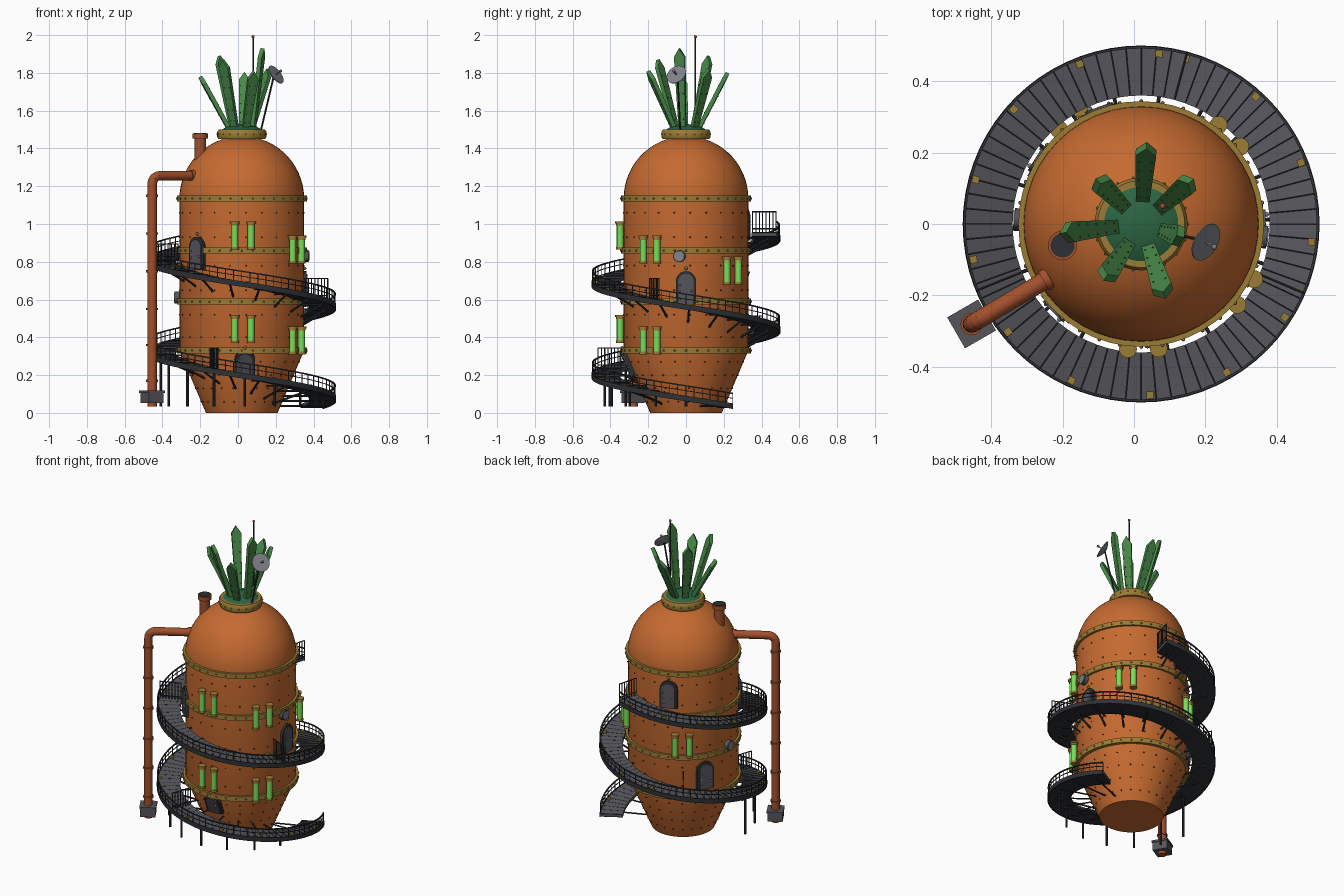
import bpy, bmesh, math
from mathutils import Vector, Matrix

cube = bpy.data.objects.get("Cube")
if cube:
    bpy.data.objects.remove(cube, do_unlink=True)

CX = 0.02  # tower axis
UP = Vector((0, 0, 1))


def material(name, *rgb):
    m = bpy.data.materials.new(name)
    m.use_nodes = True
    m.diffuse_color = (*rgb, 1)
    m.node_tree.nodes["Principled BSDF"].inputs["Base Color"].default_value = (*rgb, 1)
    return m


ORANGE = material("orange hull", 0.56, 0.145, 0.03)
GOLD = material("brass", 0.33, 0.2, 0.035)
RUST = material("rust pipe", 0.36, 0.08, 0.025)
STEEL = material("deck steel", 0.09, 0.09, 0.105)
IRON = material("dark iron", 0.028, 0.03, 0.035)
GLOW = material("glowing green", 0.2, 0.72, 0.1)
LEAF = material("leaf green", 0.065, 0.25, 0.065)
CROWN = material("crown green", 0.025, 0.13, 0.055)
PALE = material("pale metal", 0.22, 0.23, 0.25)
RIVET = material("rivet brown", 0.07, 0.03, 0.015)


def finish(name, bm, mat, smooth=True):
    bmesh.ops.recalc_face_normals(bm, faces=bm.faces)
    me = bpy.data.meshes.new(name)
    bm.to_mesh(me)
    bm.free()
    me.materials.append(mat)
    ob = bpy.data.objects.new(name, me)
    bpy.context.collection.objects.link(ob)
    if smooth:
        bpy.ops.object.select_all(action="DESELECT")
        ob.select_set(True)
        bpy.context.view_layer.objects.active = ob
        bpy.ops.object.shade_smooth_by_angle(angle=math.radians(35))
    return ob


def polar(deg, r, z):
    a = math.radians(deg)
    return Vector((CX + r * math.cos(a), r * math.sin(a), z))


def frame(origin, x, y, z):
    m = Matrix((x, y, z)).transposed().to_4x4()
    m.translation = origin
    return m


def wall_frame(deg, r, z, tilt=0.0):
    """Local x along the wall, y up the wall, z outward."""
    out = polar(deg, 1, 0) - Vector((CX, 0, 0))
    side = UP.cross(out)
    n = Matrix.Rotation(tilt, 3, side) @ out
    return frame(polar(deg, r, z), side, n.cross(side), n)


def tube(bm, a, b, r, n=8, r2=None):
    a, b = Vector(a), Vector(b)
    d = b - a
    m = Matrix.Translation((a + b) / 2) @ d.to_track_quat("Z", "Y").to_matrix().to_4x4()
    bmesh.ops.create_cone(bm, cap_ends=True, segments=n, radius1=r,
                          radius2=r if r2 is None else r2, depth=d.length, matrix=m)


def box(bm, m, sx, sy, sz):
    bmesh.ops.create_cube(bm, size=1, matrix=m @ Matrix.Diagonal((sx, sy, sz, 1)))


def ball(bm, p, r, u=12, v=8):
    bmesh.ops.create_uvsphere(bm, u_segments=u, v_segments=v, radius=r, matrix=Matrix.Translation(p))


def lathe(name, profile, mat, n=48):
    bm = bmesh.new()
    vs = [bm.verts.new((CX + r, 0, z)) for r, z in profile]
    es = [bm.edges.new(p) for p in zip(vs, vs[1:])]
    bmesh.ops.spin(bm, geom=vs + es, cent=(CX, 0, 0), axis=UP, angle=math.tau, steps=n)
    bmesh.ops.remove_doubles(bm, verts=bm.verts, dist=0.0005)
    return finish(name, bm, mat)


def prism(bm, pts, depth, m):
    face = bm.faces.new([bm.verts.new(m @ Vector((x, y, 0))) for x, y in pts])
    new = bmesh.ops.extrude_face_region(bm, geom=[face])["geom"]
    off = m.to_3x3() @ Vector((0, 0, depth))
    bmesh.ops.translate(bm, vec=off, verts=[v for v in new if isinstance(v, bmesh.types.BMVert)])


# Hull: tapered base, cylinder and dome
R = 0.33
dome = [(R * math.cos(a), 1.135 + R * math.sin(a)) for a in (math.radians(i * 6) for i in range(1, 13))]
lathe("hull", [(0, 0), (0.19, 0), (R, 0.33), (R, 1.135)] + dome + [(0, 1.46)], ORANGE)

# Brass bands with rivets
bolts = bmesh.new()
for i, z in enumerate((0.33, 0.59, 0.86, 1.135)):
    lathe(f"band_{i}", [(R - .01, z - .016), (R + .014, z - .016), (R + .014, z + .016), (R - .01, z + .016)], GOLD)
    for k in range(36):
        ball(bolts, polar(k * 10, R + .014, z), .006, 6, 4)
lathe("collar", [(.1, 1.45), (.125, 1.45), (.13, 1.462), (.13, 1.488), (.122, 1.5), (.1, 1.5)], GOLD)
for k in range(18):
    ball(bolts, polar(k * 20, .13, 1.475), .005, 6, 4)
finish("band_rivets", bolts, GOLD)
lathe("crown", [(.112, 1.47), (.112, 1.495), (.08, 1.515), (.04, 1.525), (0, 1.53)], CROWN)

# Hull plate rivets
bm = bmesh.new()
for z in (.06, .13, .2, .27, .4, .52, .65, .78, .93, 1.06):
    r = min(R, .19 + .14 * z / .33)
    for k in range(24):
        ball(bm, polar(k * 15 + 4, r, z), .0045, 6, 4)
finish("hull_rivets", bm, RIVET)

# Spiral stair: clockwise climb, t in degrees travelled
START, END = 30, 675
RI, RO = 0.36, 0.5


def deck_z(t):
    return 0.045 + 0.485 * t / 360


def stair(t, r, dz=0.0):
    return polar(START - t, r, deck_z(t) + dz)


def sweep(name, section, mat, step=5):
    """Carry a closed (radius, height) section along the stair."""
    bm = bmesh.new()
    rows = [[bm.verts.new(stair(t, r, h)) for r, h in section] for t in range(0, END + 1, step)]
    for a, b in zip(rows, rows[1:]):
        for i in range(len(section)):
            j = (i + 1) % len(section)
            bm.faces.new((a[i], a[j], b[j], b[i]))
    bm.faces.new(rows[0])
    bm.faces.new(rows[-1])
    finish(name, bm, mat)


def bar(r, h, s):
    return [(r - s, h - s), (r + s, h - s), (r + s, h + s), (r - s, h + s)]


sweep("stair_deck", [(RI, -.016), (RO - .006, -.016), (RO - .006, 0), (RI, 0)], STEEL)
sweep("stair_outer_beam", [(RO - .006, -.024), (RO, -.024), (RO, .005), (RO - .006, .005)], IRON)
sweep("stair_underside", [(RI, -.02), (RO - .006, -.02), (RO - .006, -.016), (RI, -.016)], IRON)
sweep("hand_rail", bar(RO - .005, .058, .0035), IRON)
sweep("middle_rail", bar(RO - .005, .032, .002), IRON)

posts, treads, struts, lamps = (bmesh.new() for _ in range(4))
for t in range(0, END + 1, 5):
    tube(posts, stair(t, RO - .005), stair(t, RO - .005, .058), .0025, 5)
    tube(treads, stair(t, RI + .003, .001), stair(t, RO - .008, .001), .002, 4)
for t in range(8, END, 20):
    z = deck_z(t) - .09
    r = min(R, .19 + .14 * max(z, 0) / .33)
    if z > .02:
        tube(struts, stair(t, .455, -.016), polar(START - t, r - .01, z), .006, 6)
    tube(struts, stair(t, .455, -.02), polar(START - t, r - .01, deck_z(t) - .02), .005, 6)
for t in range(30, 216, 22):
    tube(struts, stair(t, .43, -.016), polar(START - t, .43, .035), .007, 8)
for t in range(18, END, 27):
    box(lamps, wall_frame(START - t, .48, deck_z(t) + .005), .02, .009, .02)
finish("rail_posts", posts, IRON)
finish("tread_edges", treads, IRON)
finish("stair_supports", struts, IRON)
finish("step_lamps", lamps, GOLD, False)

# Arched doors, each followed by a gate across the stair
DOORS = (117, 242, 390, 525, 640)


def arch(w, h):
    curve = [(w * math.cos(a), h - w + w * math.sin(a)) for a in (math.pi * i / 10 for i in range(11))]
    return [(-w, 0), (w, 0)] + curve


frames, panels, knobs, gates, door_lamps = (bmesh.new() for _ in range(5))
for t in DOORS:
    z = deck_z(t) + .005
    low = z < .3
    h = .14 if low else .175
    r = .19 + .14 * z / .33 if low else R
    m = wall_frame(START - t, r - .012, z, .4 if low else 0)
    prism(frames, arch(.054, h), .024, m)
    prism(panels, arch(.041, h - .014), .031, m)
    for k in range(3):
        ball(knobs, m @ Vector((-.03, .03 + k * .035, .031)), .005, 6, 4)
    ball(knobs, m @ Vector((.027, .07, .033)), .007, 8, 6)
    ball(door_lamps, m @ Vector((0, h + .015, .015)), .009, 8, 6)
for t in [d + 23 for d in DOORS[:-1]] + [END]:
    for i in range(8):
        r = RI + .005 + i * .0185
        tube(gates, stair(t, r), stair(t, r, .11), .003, 5)
    for h in (.02, .11):
        tube(gates, stair(t, RI + .003), stair(t, RO - .005, h) - Vector((0, 0, 0)) if h < 0 else stair(t, RO - .005, h), .003, 5) if h < 0 else \
            tube(gates, stair(t, RI + .003, h), stair(t, RO - .005, h), .0035, 5)
finish("door_frames", frames, IRON)
finish("door_panels", panels, STEEL)
finish("door_fittings", knobs, PALE)
finish("door_lamps", door_lamps, GOLD)
finish("gates", gates, IRON)

# Paired glowing tubes with brass caps
glass, caps = bmesh.new(), bmesh.new()
for deg, z in ((-89, .37), (-89, .865), (-33, .31), (-33, .79), (45, .68), (124, .6)):
    for s in (-7, 7):
        def p(h):
            return polar(deg + s, .352, z + h)
        tube(glass, p(.01), p(.135), .018, 16)
        for a, b, r in ((0, .014, .021), (.126, .138, .021), (.138, .148, .025)):
            tube(caps, p(a), p(b), r, 16)
finish("glow_tubes", glass, GLOW)
finish("tube_caps", caps, GOLD)

# Wall gauges
dial, rim = bmesh.new(), bmesh.new()
for deg, z in ((-6, .83), (178, .61)):
    tube(rim, polar(deg, R - .01, z), polar(deg, R + .025, z), .032, 20)
    tube(dial, polar(deg, R, z), polar(deg, R + .028, z), .026, 20)
finish("gauge_rims", rim, STEEL)
finish("gauge_dials", dial, PALE)

# Drain pipe with elbow, flanges and footing
foot = Vector((-.455, -.28, 0))
inward = Vector((.86, .51, 0)).normalized()
bend = [foot + inward * (.045 - .045 * math.cos(a)) + UP * (1.21 + .045 * math.sin(a))
        for a in (math.pi / 2 * i / 5 for i in range(6))]
path = [foot + UP * .035] + bend + [foot + inward * .27 + UP * 1.255]
bm = bmesh.new()
for a, b in zip(path, path[1:]):
    tube(bm, a, b, .025, 16)
for q in bend:
    ball(bm, q, .025, 16, 8)
for z in (.17, .36, .55, .75, .95, 1.15):
    tube(bm, foot + UP * (z - .006), foot + UP * (z + .006), .031, 16)
tube(bm, foot + inward * .235 + UP * 1.255, foot + inward * .255 + UP * 1.255, .031, 16)
finish("drain_pipe", bm, RUST)
bm = bmesh.new()
turn = Matrix.Rotation(math.radians(30), 4, "Z")
box(bm, Matrix.Translation(foot + UP * .08) @ turn, .09, .09, .055)
box(bm, Matrix.Translation(foot + UP * .112) @ turn, .1, .1, .012)
finish("pipe_footing", bm, STEEL, False)

# Chimney
base = Vector((-.2, -.06, 0))
bm = bmesh.new()
tube(bm, base + UP * 1.3, base + UP * 1.46, .031, 20)
tube(bm, base + UP * 1.452, base + UP * 1.478, .041, 20)
finish("chimney", bm, RUST)
bm = bmesh.new()
tube(bm, base + UP * 1.476, base + UP * 1.482, .034, 20)
finish("chimney_mouth", bm, IRON)

# Leaf blades leaning outward
blades, studs = bmesh.new(), bmesh.new()
for tip in ((.035, .22, 1.8), (.16, .12, 1.82), (-.1, .12, 1.89), (-.2, -.025, 1.78),
            (-.08, -.15, 1.87), (.085, -.2, 1.81), (.13, -.035, 1.93)):
    tip = Vector(tip)
    out = Vector((tip.x - CX, tip.y, 0)).normalized()
    root = Vector((CX, 0, 1.49)) + out * .06
    d = (tip - root).normalized()
    w = d.cross(out).normalized()
    n = w.cross(d)
    L = (tip - root).length
    m = frame(root - n * .011, w, d, n)
    prism(blades, [(-.018, 0), (.018, 0), (.029, L - .045), (0, L), (-.029, L - .045)], .022, m)
    for i in range(1, 6):
        for s in (-1, 1):
            for k in (0, .022):
                ball(studs, m @ Vector((s * (.01 + .009 * i / 6), L * i / 6.5, k)), .003, 6, 4)
finish("leaf_blades", blades, LEAF, False)
finish("leaf_studs", studs, CROWN)

# Antenna and dish
bm = bmesh.new()
tube(bm, (.08, .05, 1.5), (.08, .05, 1.99), .004, 6)
tube(bm, (.12, -.03, 1.49), (.19, -.045, 1.785), .005, 6)
finish("masts", bm, IRON)
bm = bmesh.new()
ball(bm, (.08, .05, 1.992), .008)
finish("antenna_tip", bm, RUST)
bm = bmesh.new()
aim = Vector((.7, -.4, .55)).normalized()
hub = Vector((.2, -.05, 1.79))
tube(bm, hub - aim * .016, hub, .025, 24, .056)
tube(bm, hub, hub + aim * .004, .056, 24)
tube(bm, hub, hub + aim * .035, .004, 6)
ball(bm, hub + aim * .035, .008, 8, 6)
finish("dish", bm, PALE)
